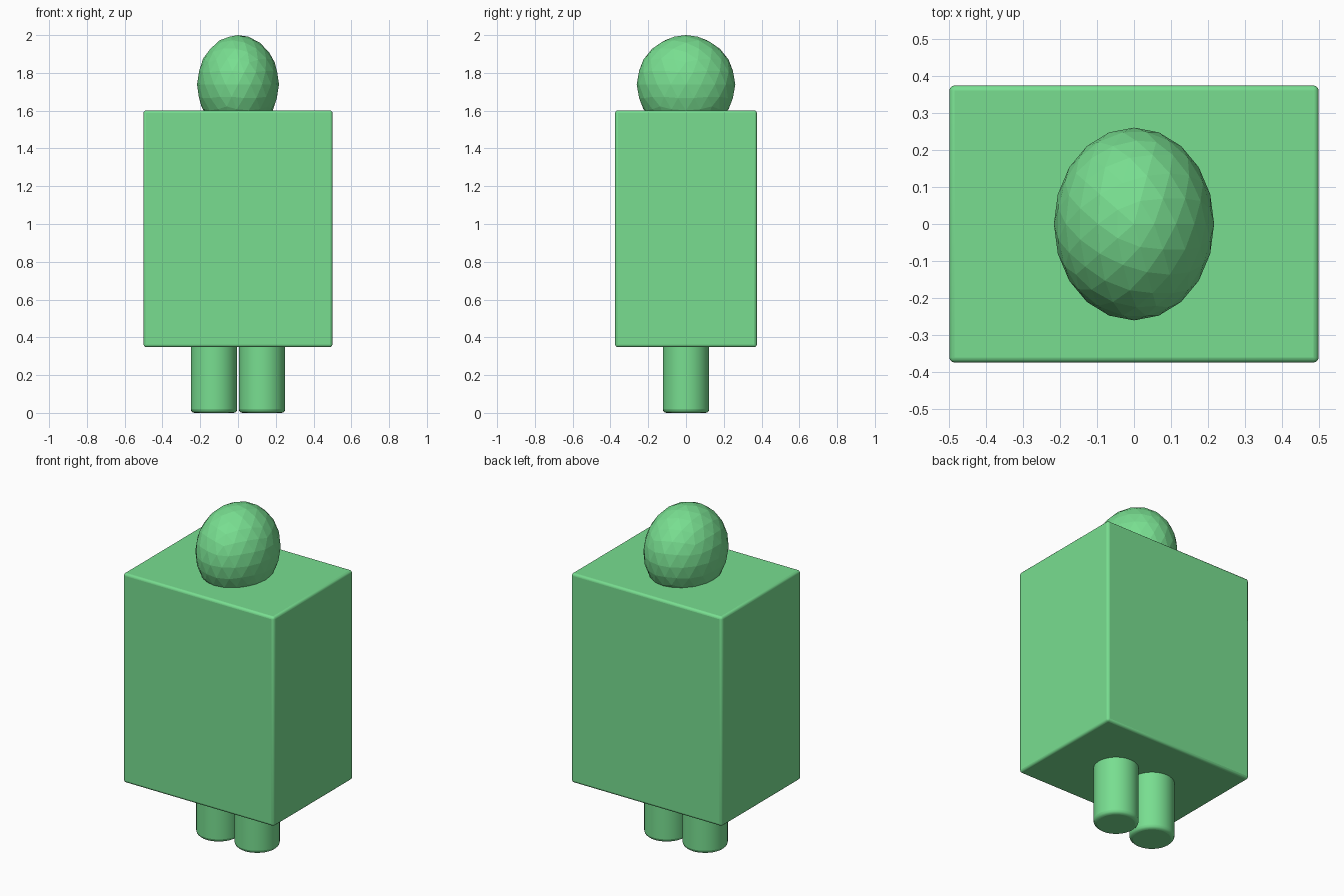
import bpy

if "Cube" in bpy.data.objects:
    bpy.data.objects.remove(bpy.data.objects["Cube"])

# Single green used on the whole figure
green = bpy.data.materials.new("soft_green")
green.diffuse_color = (0.188, 0.73, 0.28, 1)
green.use_nodes = True
green.node_tree.nodes["Principled BSDF"].inputs["Base Color"].default_value = green.diffuse_color


def finish(name, scale, bevel=0.0, segments=3):
    """Name, scale, colour and optionally round the edges of the new primitive."""
    obj = bpy.context.object
    obj.name = name
    obj.scale = scale
    bpy.ops.object.transform_apply(location=False, rotation=False, scale=True)
    obj.data.materials.append(green)
    if bevel:
        mod = obj.modifiers.new("rounded_edges", "BEVEL")
        mod.width = bevel
        mod.segments = segments
        mod.limit_method = "ANGLE"
        mod.angle_limit = 0.8
        bpy.ops.object.shade_smooth_by_angle(angle=0.6)
    return obj


# Boxy torso with narrow rounded edges
bpy.ops.mesh.primitive_cube_add(size=1, location=(0, 0, 0.975))
finish("body", (1.0, 0.75, 1.254), bevel=0.014)

# Faceted egg-shaped head, sunk into the top of the torso
bpy.ops.mesh.primitive_ico_sphere_add(subdivisions=3, radius=1, location=(0, 0, 1.739))
finish("head", (0.217, 0.261, 0.261))

# Two short round legs
for side, x in (("left", 0.127), ("right", -0.127)):
    bpy.ops.mesh.primitive_cylinder_add(vertices=32, radius=0.123, depth=0.37,
                                        location=(x, 0, 0.185))
    finish(side + "_leg", (1, 1, 1), bevel=0.02)
